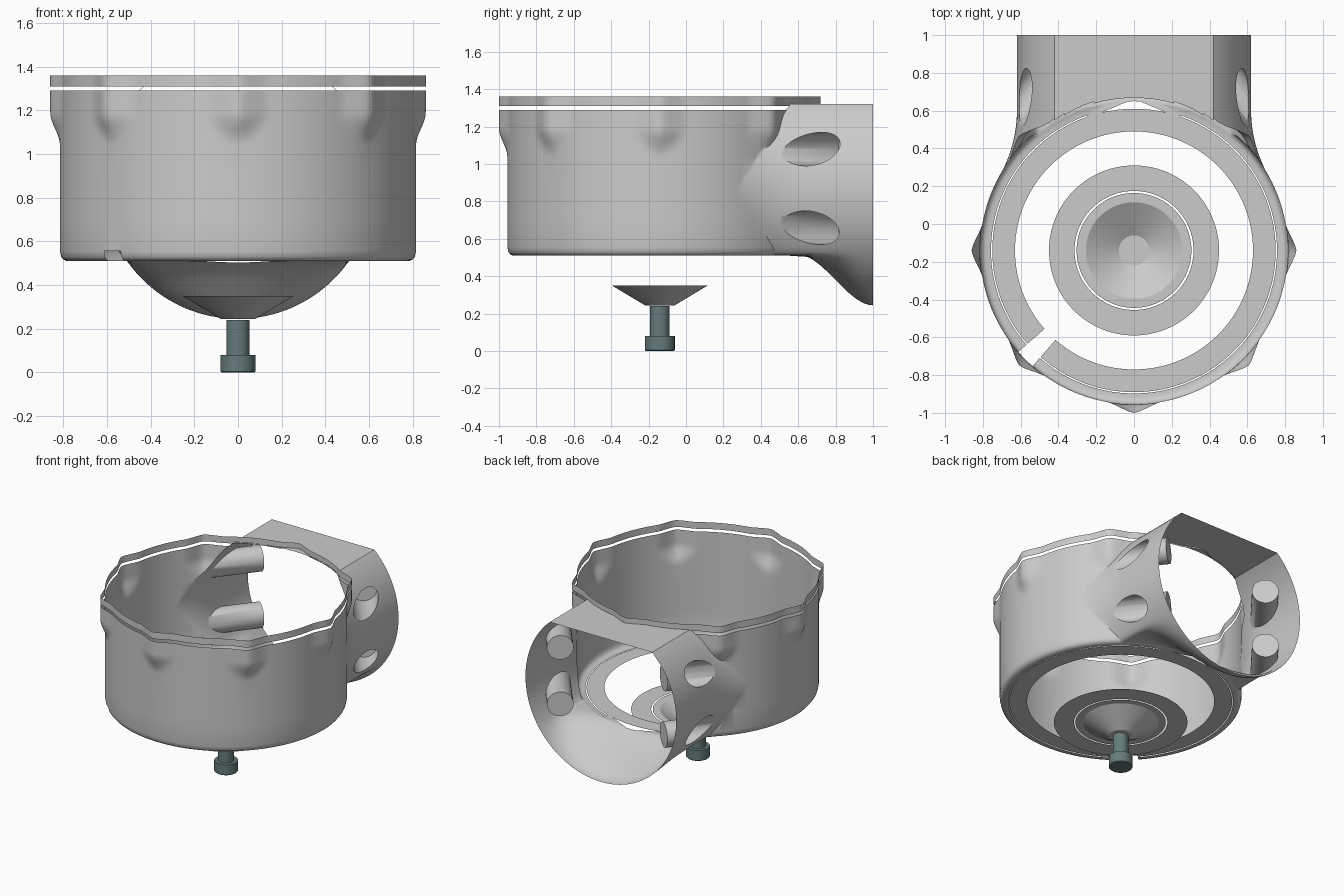
import bpy, bmesh
from math import sin, cos, pi, hypot, sqrt, atan2
from mathutils import Vector

if "Cube" in bpy.data.objects:
    bpy.data.objects.remove(bpy.data.objects["Cube"])

CY = -0.14      # y of the cup axis
N = 192         # segments round the cup
R = 0.815


def finish(ob, angle=0.6):
    bpy.ops.object.select_all(action='DESELECT')
    ob.select_set(True)
    bpy.context.view_layer.objects.active = ob
    bpy.ops.object.shade_smooth_by_angle(angle=angle)


def make(name, bm):
    me = bpy.data.meshes.new(name)
    bm.normal_update()
    bm.to_mesh(me)
    bm.free()
    ob = bpy.data.objects.new(name, me)
    bpy.context.collection.objects.link(ob)
    return ob


def boolean(ob, other, op):
    mod = ob.modifiers.new(op, 'BOOLEAN')
    mod.operation = op
    mod.solver = 'EXACT'
    mod.object = other
    bpy.context.view_layer.objects.active = ob
    bpy.ops.object.modifier_apply(modifier=mod.name)
    bpy.data.objects.remove(other)


def lathe(profile, n=96, bump=False, caps=(False, False), gap=None):
    """Revolve (radius, z) points; bump adds eight pointed lugs near the top."""
    bm = bmesh.new()
    rings = []
    for r, z in profile:
        ring = []
        for i in range(n):
            a = 2 * pi * i / n
            rr = r
            if bump:
                d = abs((a + pi / 8) % (pi / 4) - pi / 8)
                d = sqrt(d * d + 0.02 ** 2) - 0.02
                h = min(1, max(0, (z - 1.04) / 0.15))
                h = h * h * (3 - 2 * h)
                rr += 0.045 * h * max(0, 1 - d / (0.06 + 0.09 * h)) ** 1.3
            ring.append(bm.verts.new((rr * cos(a), CY + rr * sin(a), z)))
        rings.append(ring)
    for a, b in zip(rings, rings[1:]):
        for i in range(n):
            if gap and abs((i + 0.5) * 2 * pi / n - 1.25 * pi) < gap:
                continue
            j = (i + 1) % n
            bm.faces.new((a[i], a[j], b[j], b[i]))
    if caps[0]:
        bm.faces.new(rings[0][::-1])
    if caps[1]:
        bm.faces.new(rings[-1])
    return bm


# cup wall with rounded lower edge and flared lugs (closed for the union)
prof = [(0.757, 0.51), (0.785, 0.51), (0.8, 0.517), (0.81, 0.53), (R, 0.555), (R, 0.7), (R, 0.9), (R, 1.04)]
prof += [(R, 1.04 + 0.02 * k) for k in range(1, 9)] + [(R, 1.29)]
body = make("housing_body", lathe(prof, N, True, (True, True)))

# side outlet duct: round section with flat top, blended into the cup side and floor
DR, DZ, TOP, A, ROWS = 0.62, 0.865, 1.32, 96, 40
half = atan2(TOP - DZ, sqrt(DR ** 2 - (TOP - DZ) ** 2))
section = []
for i in range(A + 1):
    t = pi - half + (pi + 2 * half) * i / A
    section.append((DR * cos(t), DZ + DR * sin(t)))
x_end = section[-1][0]
section += [(x_end * (1 - 2 * k / 16), TOP) for k in range(1, 16)]
bm = bmesh.new()
rows = []
for k in range(ROWS + 1):
    row = []
    for x, z in section:
        w = (abs(x) / DR) ** 4
        y0 = CY + sqrt(0.79 ** 2 - x * x) - 0.15 * w
        y = y0 + (1 - y0) * k / ROWS
        t = min(1, max(0, (y - 0.6) / 0.4))
        t = t * t * (3 - 2 * t)
        zz = z if z > 0.515 else 0.515 + (z - 0.515) * t
        sx = 1 if x > 0 else -1
        xx = abs(x) + 0.76 * max(0, 0.6 - y) ** 2 * w
        if k == 0 or y < 0.25:
            xx = min(xx, sqrt(0.79 ** 2 - (y - CY) ** 2 + 1e-6))
        row.append(bm.verts.new((sx * xx, y, zz)))
    rows.append(row)
M = len(section)
for a, b in zip(rows, rows[1:]):
    for i in range(M):
        j = (i + 1) % M
        bm.faces.new((a[i], a[j], b[j], b[i]))
caps = [bm.faces.new(rows[0][::-1]), bm.faces.new(rows[-1])]
bmesh.ops.triangulate(bm, faces=[caps[0]])
bmesh.ops.recalc_face_normals(bm, faces=bm.faces[:])
boolean(body, make("duct_helper", bm), 'UNION')

# four slanted blind screw pockets through the duct sides
for s in (-1, 1):
    for z in (1.08, 0.66):
        tip, axis = Vector((s * 0.425, 0.87, z)), Vector((s * 0.62, -0.785, 0)).normalized()
        length = 0.6
        bm = bmesh.new()
        bmesh.ops.create_cone(bm, cap_ends=True, segments=32, radius1=0.09, radius2=0.09, depth=length)
        m = axis.to_track_quat('Z', 'Y').to_matrix().to_4x4()
        m.translation = tip + axis * length / 2
        bm.transform(m)
        boolean(body, make("pocket_helper", bm), 'DIFFERENCE')

# open the top, floor and duct mouth, and cut the small edge notch
bm = bmesh.new()
bm.from_mesh(body.data)
doomed = []
for f in bm.faces:
    c = f.calc_center_median()
    r = hypot(c.x, c.y - CY)
    mouth = all(v.co.y > 0.999 for v in f.verts)
    lid = c.z > 1.285 and (r < 0.81 or all(abs(v.co.z - 1.29) < 1e-4 for v in f.verts))
    floor = c.z < 0.53 and r < 0.756
    notch = c.z < 0.555 and c.y < 0 and abs(atan2(c.y - CY, c.x) + 0.75 * pi) < 0.05
    if mouth or lid or floor or notch:
        doomed.append(f)
bmesh.ops.delete(bm, geom=doomed, context='FACES')
bm.to_mesh(body.data)
bm.free()
finish(body, 0.7)

# separate rim band above the cup
finish(make("top_rim", lathe([(R, 1.31), (R, 1.36)], N, True)))

# flat floor ring split by a slot, and a lower ring round the cone
finish(make("outer_floor_ring", lathe([(0.63, 0.512), (0.75, 0.512)], N, gap=0.07)))
finish(make("lower_ring", lathe([(0.315, 0.35), (0.45, 0.35)])))

# shallow cone with a flat lip below the floor
cone = lathe([(0.08, 0.245), (0.255, 0.35), (0.304, 0.35)], caps=(True, False))
finish(make("lower_cone", cone), 0.4)

# bolt
bolt = make("bolt", lathe([(0.075, 0), (0.08, 0.005), (0.08, 0.08), (0.053, 0.08), (0.053, 0.24)],
                          48, caps=(True, True)))
mat = bpy.data.materials.new("teal_metal")
mat.diffuse_color = (0.13, 0.2, 0.2, 1)
mat.use_nodes = True
mat.node_tree.nodes["Principled BSDF"].inputs["Base Color"].default_value = mat.diffuse_color
bolt.data.materials.append(mat)
finish(bolt)
